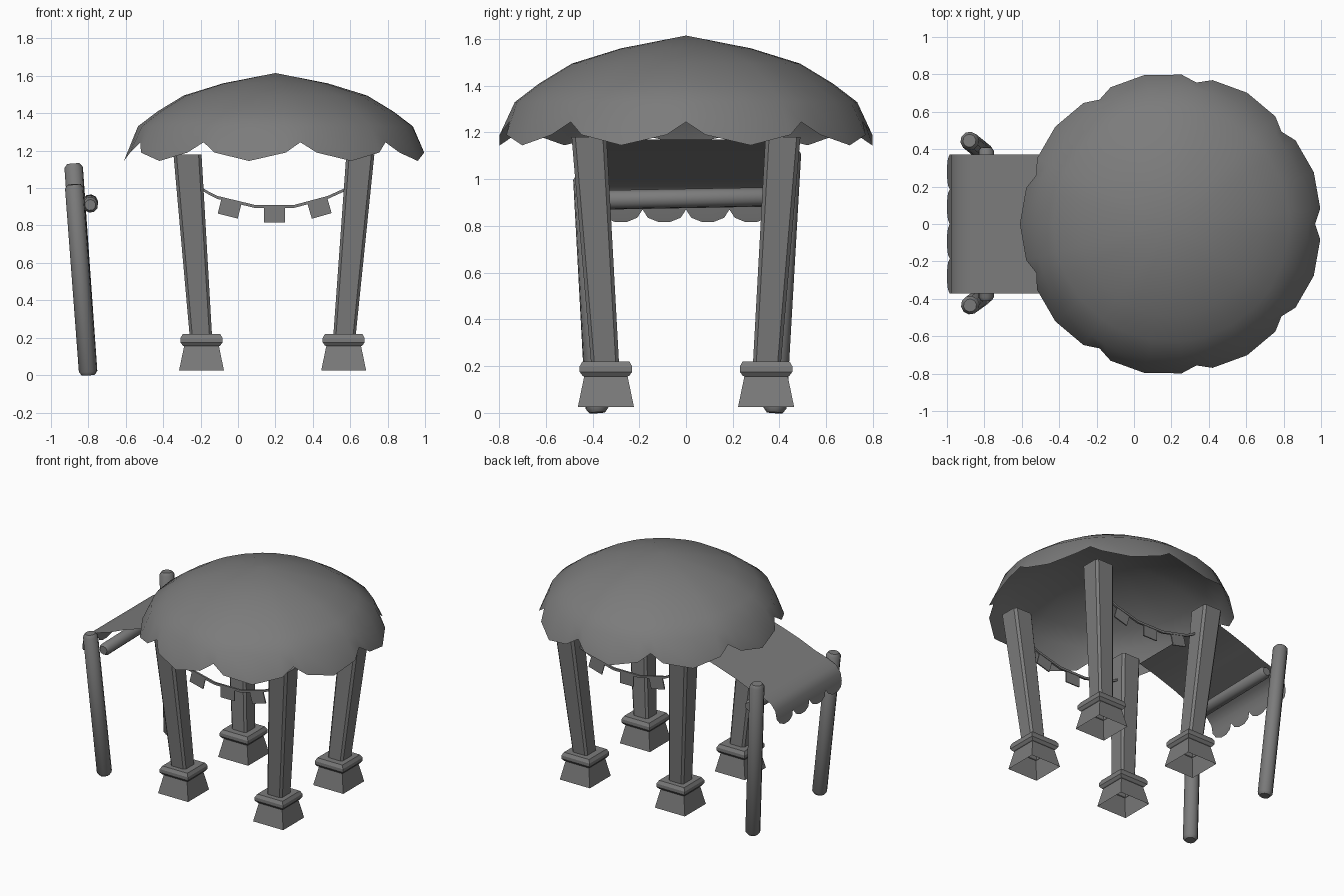
import bpy, bmesh, math
from mathutils import Vector

cube = bpy.data.objects.get("Cube")
if cube:
    bpy.data.objects.remove(cube, do_unlink=True)

grey = bpy.data.materials.new("plain grey")
grey.use_nodes = True
COLOUR = (0.2, 0.2, 0.2, 1)
grey.diffuse_color = COLOUR
grey.node_tree.nodes["Principled BSDF"].inputs["Base Color"].default_value = COLOUR


def finish(name, bm, smooth=None):
    """Turn a bmesh into a named object, optionally smooth below an angle."""
    bmesh.ops.recalc_face_normals(bm, faces=bm.faces)
    mesh = bpy.data.meshes.new(name)
    bm.to_mesh(mesh)
    bm.free()
    mesh.materials.append(grey)
    obj = bpy.data.objects.new(name, mesh)
    bpy.context.collection.objects.link(obj)
    if smooth:
        bpy.ops.object.select_all(action='DESELECT')
        obj.select_set(True)
        bpy.context.view_layer.objects.active = obj
        bpy.ops.object.shade_smooth_by_angle(angle=math.radians(smooth))
    return obj


def bridge(bm, a, b, closed=True):
    """Quads between two rows of vertices."""
    n = len(a)
    for i in range(n if closed else n - 1):
        j = (i + 1) % n
        bm.faces.new((a[i], a[j], b[j], b[i]))


def loft(bm, rings, cap_start=True, cap_end=True):
    rows = [[bm.verts.new(p) for p in ring] for ring in rings]
    for a, b in zip(rows, rows[1:]):
        bridge(bm, a, b)
    if cap_start:
        bm.faces.new(rows[0])
    if cap_end:
        bm.faces.new(rows[-1])


def square(cx, cy, z, width, cut=0.0):
    """Square ring with optional chamfered corners."""
    h, k = width / 2, width / 2 - cut
    if not cut:
        return [(cx + sx * h, cy + sy * h, z)
                for sx, sy in ((1, 1), (-1, 1), (-1, -1), (1, -1))]
    pts = []
    for sx, sy in ((1, 1), (-1, 1), (-1, -1), (1, -1)):
        pair = [(cx + sx * h, cy + sy * k, z), (cx + sx * k, cy + sy * h, z)]
        pts += pair if sx * sy > 0 else pair[::-1]
    return pts


def rod(name, start, end, radius, sides=10, bevel=0.02):
    """Round rod with chamfered ends."""
    start, end = Vector(start), Vector(end)
    axis = (end - start).normalized()
    u = axis.orthogonal().normalized()
    v = axis.cross(u)
    stations = ((start, .7), (start + axis * bevel, 1), (end - axis * bevel, 1), (end, .7))
    turns = [2 * math.pi * i / sides for i in range(sides)]
    bm = bmesh.new()
    loft(bm, [[c + (u * math.cos(t) + v * math.sin(t)) * radius * f for t in turns]
              for c, f in stations])
    return finish(name, bm, 40)


# Domed canopy with nine scallops around the rim
CX = 0.2
bm = bmesh.new()
angles = [math.radians(40 * k + d) for k in range(9) for d in (0, 6, 20, 34)]
rim = [(.768, 1.245), (.80, 1.19), (.81, 1.145), (.80, 1.19)]
rows = []
for r, z in ((.28, 1.56), (.49, 1.495), (.63, 1.41), (.735, 1.33)):
    rows.append([bm.verts.new((CX + r * math.cos(a), r * math.sin(a), z)) for a in angles])
rows.append([bm.verts.new((CX + rim[i % 4][0] * math.cos(a),
                           rim[i % 4][0] * math.sin(a), rim[i % 4][1]))
             for i, a in enumerate(angles)])
for a, b in zip(rows, rows[1:]):
    bridge(bm, a, b)
apex = bm.verts.new((CX, 0, 1.615))
for i in range(len(angles)):
    bm.faces.new((apex, rows[0][i], rows[0][(i + 1) % len(angles)]))
finish("canopy_dome", bm, 45)

# Four leaning legs on flared footings
MID = 0.185
for sx, side in ((-1, "right"), (1, "left")):
    for sy, end in ((-1, "front"), (1, "back")):
        fx, fy = MID + sx * .38, sy * .343
        bm = bmesh.new()
        loft(bm, [square(fx, fy, .16, .118, .014),
                  square(MID + .007 + sx * .462, sy * .415, 1.18, .15, .016)])
        finish(f"{end}_{side}_leg", bm)
        bm = bmesh.new()
        loft(bm, [square(fx, fy, z, w) for z, w in
                  ((.025, .24), (.155, .186), (.158, .2), (.175, .225), (.198, .225), (.22, .2))],
             cap_start=False)
        finish(f"{end}_{side}_footing", bm)

# Awning posts and the bar between them
rod("front_awning_post", (-.80, -.38, 0), (-.877, -.435, 1.02), .05)
rod("back_awning_post", (-.80, .38, 0), (-.88, .445, 1.13), .05)
rod("awning_bar", (-.79, -.41, .91), (-.79, .41, .925), .042)

# Awning cloth with four scallops along the hem
HALF = .372
profile = [(-.36, 1.17), (-.5, 1.13), (-.65, 1.08), (-.77, 1.03), (-.87, 1.0),
           (-.94, .97), (-.975, .925), (-.985, .87)]
drop = (0, .035, .053, .053, .035)
fraction = (0, .12, .36, .64, .88)
ys = [-HALF + (k + f) * HALF / 2 for k in range(4) for f in fraction] + [HALF]
bm = bmesh.new()
rows = [[bm.verts.new((x, y, z)) for y in ys] for x, z in profile]
for a, b in zip(rows, rows[1:]):
    bridge(bm, a, b, closed=False)
hem = []
for i, v in enumerate(rows[-1]):
    d = drop[i % 5]
    hem.append(bm.verts.new((v.co.x - d * .28, v.co.y, v.co.z - d)) if d else v)
for i in range(len(ys) - 1):
    corners = [rows[-1][i], rows[-1][i + 1], hem[i + 1], hem[i]]
    bm.faces.new(list(dict.fromkeys(corners)))
finish("awning_cloth", bm, 50)

# Bunting: sagging cord with three square flags, front and back
cord = [(-.215, 1.01), (-.16, .975), (-.11, .95), (.09, .902), (.3, .902),
        (.48, .95), (.535, .975), (.59, 1.0)]
flags = [(-.035, .93, -14), (.195, .898, 0), (.425, .93, 16)]
for y, end in ((-.395, "front"), (.395, "back")):
    bm = bmesh.new()
    loft(bm, [[(x, y - .007, z - .008), (x, y + .007, z - .008),
               (x, y + .007, z + .008), (x, y - .007, z + .008)] for x, z in cord])
    finish(f"{end}_bunting_cord", bm)
    for n, (x, z, tilt) in enumerate(flags, 1):
        t = math.radians(tilt)
        along = Vector((math.cos(t), 0, math.sin(t))) * .055
        down = Vector((math.sin(t), 0, -math.cos(t))) * .082
        top = Vector((x, y, z))
        outline = (top - along, top + along, top + along + down, top - along + down)
        bm = bmesh.new()
        loft(bm, [[p + Vector((0, o, 0)) for p in outline] for o in (-.004, .004)])
        finish(f"{end}_bunting_flag_{n}", bm)
